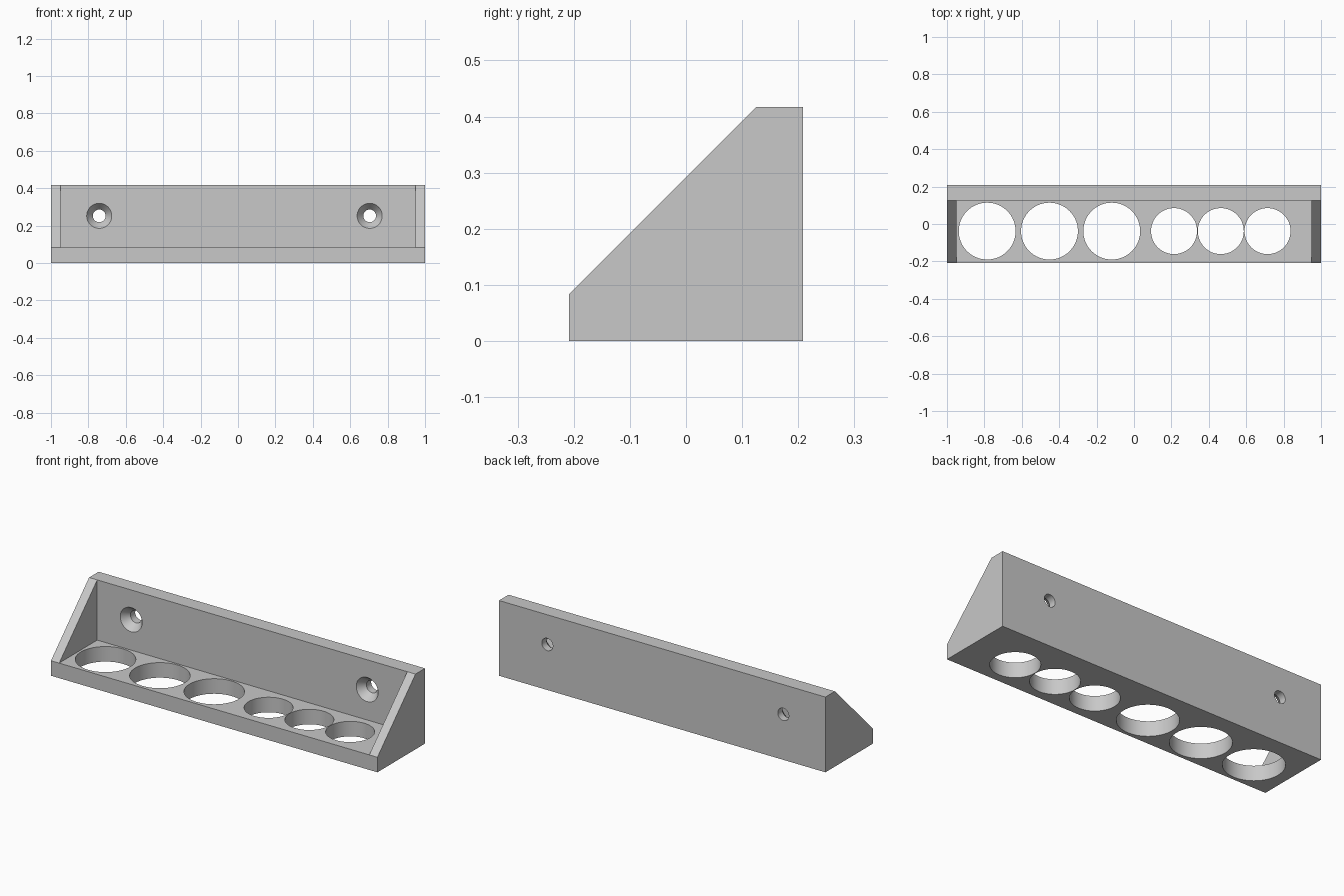
import bpy, bmesh, math
from mathutils import Matrix, Vector

if "Cube" in bpy.data.objects:
    bpy.data.objects.remove(bpy.data.objects["Cube"], do_unlink=True)

HALF_DEPTH, HEIGHT, WALL, CHEEK = 0.2083, 0.4167, 0.0833, 0.05
PANEL_Y = HALF_DEPTH - WALL

grey = bpy.data.materials.new("plain grey")
grey.use_nodes = True
colour = (0.58, 0.58, 0.58, 1)
grey.diffuse_color = colour
grey.node_tree.nodes["Principled BSDF"].inputs["Base Color"].default_value = colour


def make_object(name, bm):
    bmesh.ops.recalc_face_normals(bm, faces=bm.faces)
    mesh = bpy.data.meshes.new(name)
    bm.to_mesh(mesh)
    bm.free()
    mesh.materials.append(grey)
    obj = bpy.data.objects.new(name, mesh)
    bpy.context.collection.objects.link(obj)
    return obj


def lathe(name, rings, matrix, sides=64):
    """Closed turned solid from (radius, height) rings."""
    bm = bmesh.new()
    loops = [[bm.verts.new(matrix @ Vector((r * math.cos(math.tau * i / sides),
                                            r * math.sin(math.tau * i / sides), h)))
              for i in range(sides)] for r, h in rings]
    for low, high in zip(loops, loops[1:]):
        for i in range(sides):
            j = (i + 1) % sides
            bm.faces.new((low[i], low[j], high[j], high[i]))
    bm.faces.new(loops[0])
    bm.faces.new(loops[-1])
    return make_object(name, bm)


# Rack body: shelf, back panel and two sloped cheeks as one solid
profile = {"front_low": (-HALF_DEPTH, 0), "back_low": (HALF_DEPTH, 0),
           "back_top": (HALF_DEPTH, HEIGHT), "panel_top": (PANEL_Y, HEIGHT),
           "corner": (PANEL_Y, WALL), "lip": (-HALF_DEPTH, WALL)}
outline = [k for k in profile if k != "corner"]
bm = bmesh.new()
stations = [{k: bm.verts.new((x, *p)) for k, p in profile.items()
             if k != "corner" or abs(x) < 1}
            for x in (-1, CHEEK - 1, 1 - CHEEK, 1)]
for bay in range(3):
    a, b = stations[bay], stations[bay + 1]
    ring = list(profile) if bay == 1 else outline
    for k, n in zip(ring, ring[1:] + ring[:1]):
        bm.faces.new((a[k], a[n], b[n], b[k]))
for s in (stations[0], stations[3]):
    bm.faces.new([s[k] for k in outline])
for s in stations[1:3]:
    bm.faces.new([s[k] for k in ("panel_top", "corner", "lip")])
bmesh.ops.dissolve_limit(bm, angle_limit=0.01, verts=bm.verts, edges=bm.edges)
rack = make_object("holder_rack", bm)

# Cutters: three large and three small shelf holes
cutters = []
for first, step, radius in ((-0.785, 0.333, 0.152), (0.214, 0.25, 0.123)):
    for i in range(3):
        place = Matrix.Translation((first + i * step, -0.038, 0))
        cutters.append(lathe("shelf_hole_cutter", [(radius, -0.1), (radius, 0.15)], place))

# Cutters: countersunk screw holes through the back panel
turn = Matrix.Rotation(-math.pi / 2, 4, 'X')
for x in (-0.742, 0.704):
    place = Matrix.Translation((x, PANEL_Y, 0.252)) @ turn
    rings = [(0.067, -0.03), (0.067, 0), (0.034, 0.042), (0.034, 0.15)]
    cutters.append(lathe("screw_hole_cutter", rings, place, 48))

bpy.ops.object.select_all(action='DESELECT')
bpy.context.view_layer.objects.active = rack
rack.select_set(True)
for cutter in cutters:
    cutter.hide_render = True
    mod = rack.modifiers.new("hole", 'BOOLEAN')
    mod.operation, mod.solver, mod.object = 'DIFFERENCE', 'EXACT', cutter
    bpy.ops.object.modifier_apply(modifier=mod.name)
    bpy.data.objects.remove(cutter, do_unlink=True)

bpy.ops.object.shade_smooth_by_angle(angle=math.radians(30))
